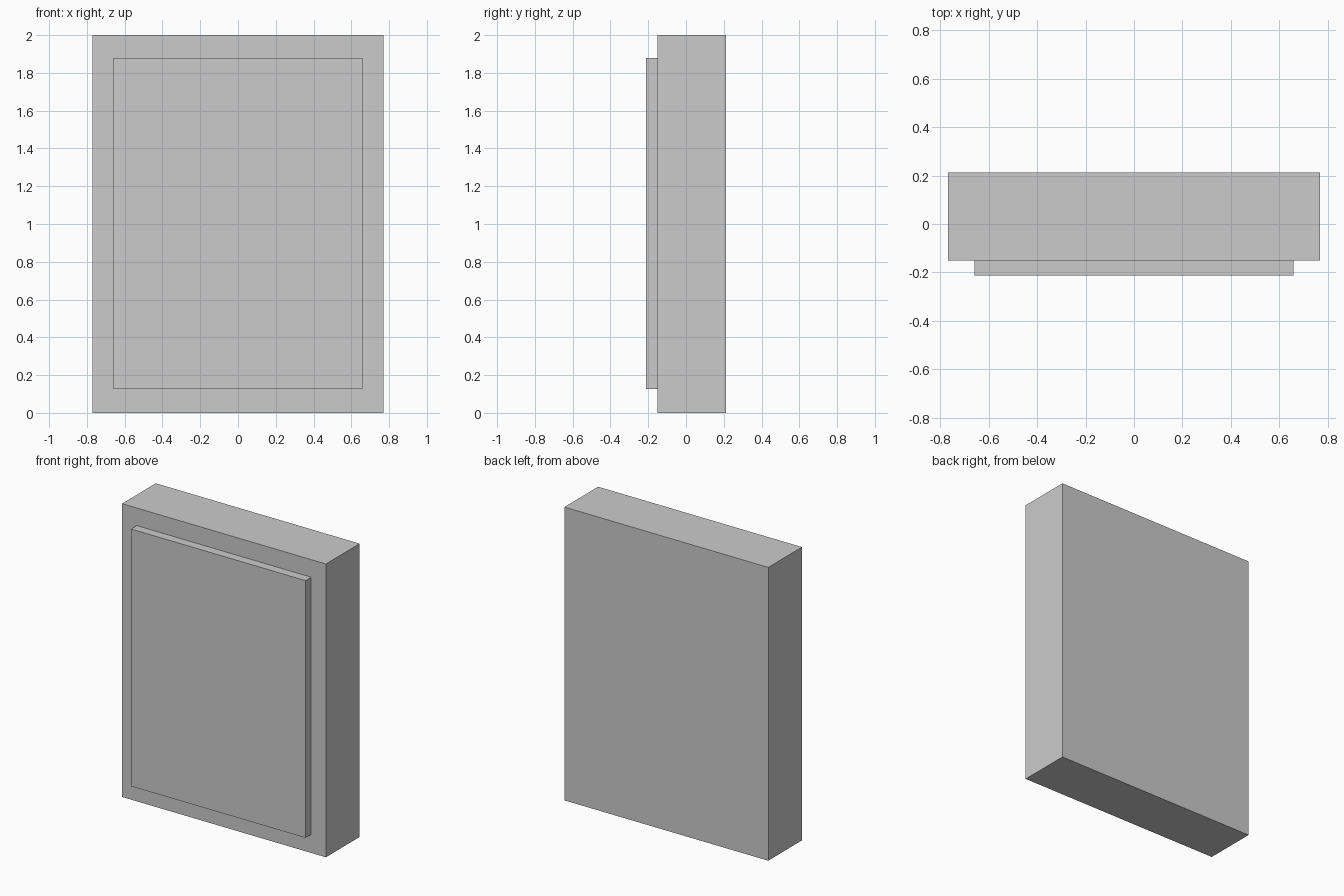
import bpy

if "Cube" in bpy.data.objects:
    bpy.data.objects.remove(bpy.data.objects["Cube"])


def box(name, x, y, z):
    """Add a box spanning the given (min, max) ranges."""
    spans = (x, y, z)
    bpy.ops.mesh.primitive_cube_add(size=1, location=[(a + b) / 2 for a, b in spans])
    obj = bpy.context.object
    obj.name = name
    obj.scale = [b - a for a, b in spans]
    bpy.ops.object.transform_apply(location=False, rotation=False, scale=True)
    return obj


# Main slab
box("body", (-0.769, 0.769), (-0.151, 0.212), (0, 2))

# Raised panel on the front face
box("front_panel", (-0.658, 0.658), (-0.212, -0.151), (0.126, 1.88))
